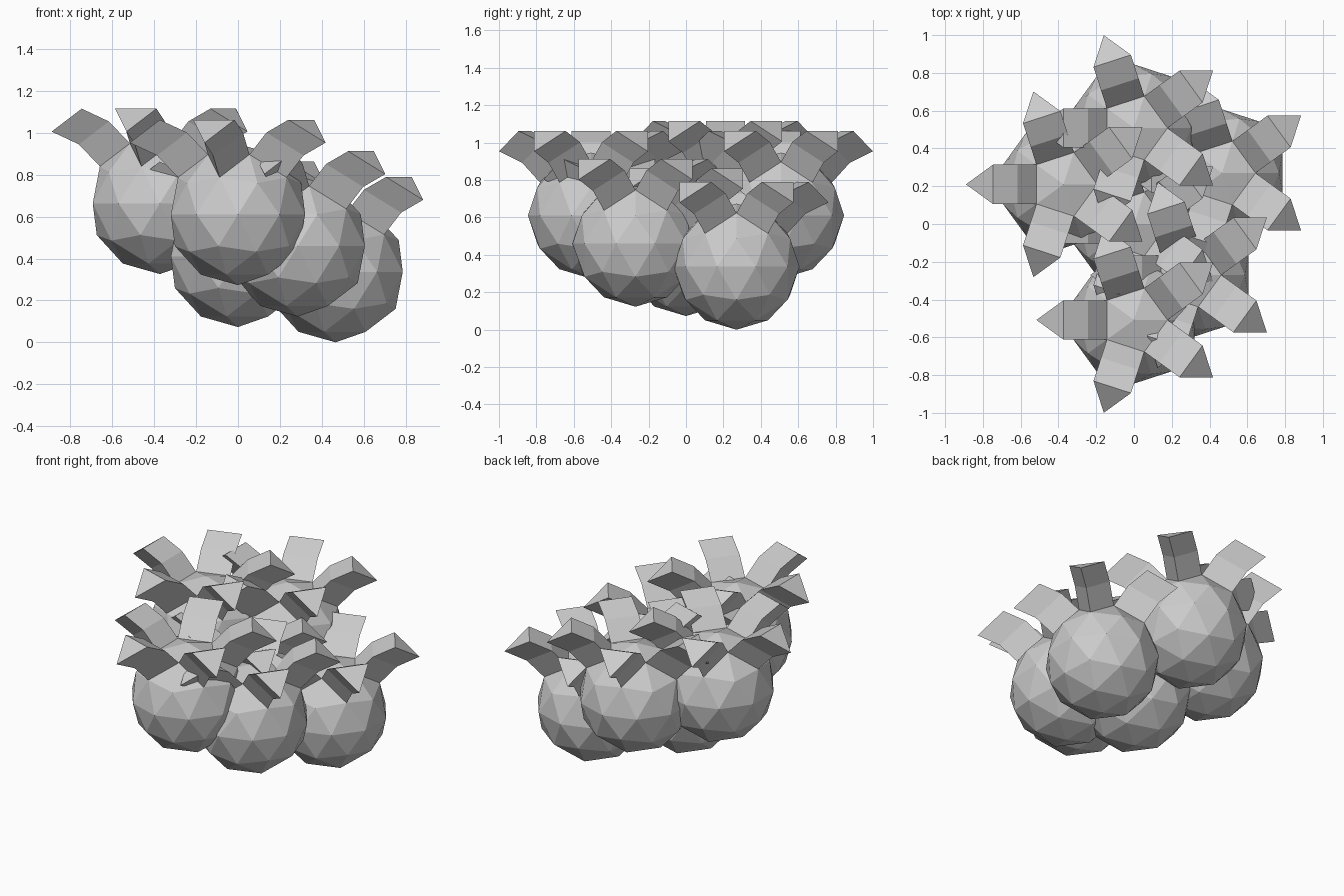
import bpy, bmesh, math
from mathutils import Vector, Matrix

if "Cube" in bpy.data.objects:
    bpy.data.objects.remove(bpy.data.objects["Cube"])

R = 0.337
CENTRES = [
    (-0.373, 0.21, 0.663),
    (0.0, 0.508, 0.61),
    (0.0, -0.508, 0.61),
    (0.0, 0.0, 0.41),
    (0.285, -0.27, 0.46),
    (0.466, 0.27, 0.337),
]


def berry_mesh():
    # faceted ball with a pole on top
    bm = bmesh.new()
    bmesh.ops.create_icosphere(bm, subdivisions=2, radius=R)

    # five faces just outside the top ring become leaves
    leaves = [f for f in bm.faces
              if sum(0.8 * R < v.co.z < 0.9 * R for v in f.verts) == 2
              and max(v.co.z for v in f.verts) < 0.9 * R]
    c = leaves[0].calc_center_median()
    turn = math.pi - math.atan2(c.y, c.x)
    bmesh.ops.rotate(bm, verts=bm.verts, matrix=Matrix.Rotation(turn, 3, 'Z'))

    # each leaf rises, then bends outward
    for out, up in ((0.10, 0.105), (0.13, 0.061)):
        leaves = bmesh.ops.extrude_discrete_faces(bm, faces=leaves)["faces"]
        for f in leaves:
            c = f.calc_center_median()
            d = Vector((c.x, c.y, 0)).normalized()
            for v in f.verts:
                v.co += d * out + Vector((0, 0, up))

    bmesh.ops.recalc_face_normals(bm, faces=bm.faces)
    mesh = bpy.data.meshes.new("berry")
    bm.to_mesh(mesh)
    bm.free()
    return mesh


# bunch of six identical berries
mesh = berry_mesh()
for i, pos in enumerate(CENTRES):
    ob = bpy.data.objects.new(f"berry_{i + 1}", mesh)
    ob.location = pos
    bpy.context.collection.objects.link(ob)
